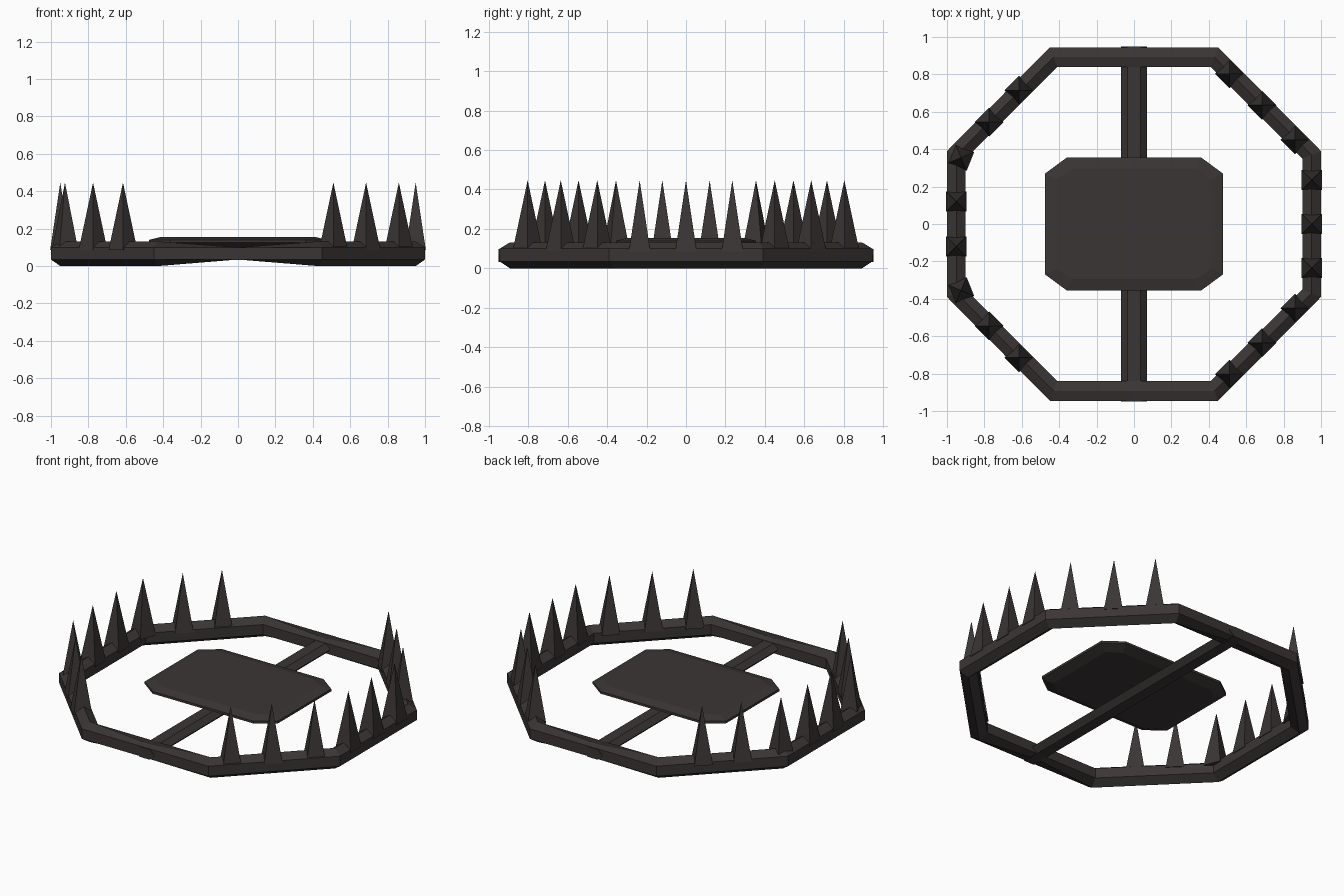
import bpy, bmesh
from math import radians
from mathutils import Matrix, Vector

if "Cube" in bpy.data.objects:
    bpy.data.objects.remove(bpy.data.objects["Cube"])

iron = bpy.data.materials.new("dark_iron")
iron.use_nodes = True
colour = (0.044, 0.036, 0.036, 1)
iron.diffuse_color = colour
iron.node_tree.nodes["Principled BSDF"].inputs["Base Color"].default_value = colour


def finish(name, bm):
    bmesh.ops.recalc_face_normals(bm, faces=bm.faces)
    mesh = bpy.data.meshes.new(name)
    bm.to_mesh(mesh)
    bm.free()
    mesh.materials.append(iron)
    obj = bpy.data.objects.new(name, mesh)
    bpy.context.collection.objects.link(obj)
    return obj


def loft(name, sections, closed=False):
    """Skin matching point loops; cap the ends unless the loft is closed."""
    bm = bmesh.new()
    rings = [[bm.verts.new(p) for p in s] for s in sections]
    pairs = list(zip(rings, rings[1:]))
    if closed:
        pairs.append((rings[-1], rings[0]))
    else:
        bm.faces.new(rings[0])
        bm.faces.new(rings[-1])
    for a, b in pairs:
        for i in range(len(a)):
            j = (i + 1) % len(a)
            bm.faces.new((a[i], a[j], b[j], b[i]))
    return finish(name, bm)


# Jaw ring: six-sided bar, flattened where the two jaws meet
def jaw_section(outer, inner, flat):
    (ox, oy), (ix, iy) = outer, inner
    mx, my = (ox + ix) / 2, (oy + iy) / 2
    low, high = 0.035, 0.1
    top, bottom = (high, low) if flat else (0.132, 0)
    return [(ox, oy, low), (ox, oy, high), (mx, my, top),
            (ix, iy, high), (ix, iy, low), (mx, my, bottom)]


quarter = [((0, 0.945), (0, 0.84), True),
           ((0.45, 0.945), (0.41, 0.84), False),
           ((1, 0.39), (0.9, 0.35), False)]


def flip(item, sx, sy):
    return tuple((p[0] * sx, p[1] * sy) for p in item[:2]) + (item[2],)


path = quarter + [flip(q, 1, -1) for q in reversed(quarter)]
path += [flip(q, -1, -1) for q in quarter[1:]]
path += [flip(q, -1, 1) for q in reversed(quarter[1:])]
loft("jaw_ring", [jaw_section(*p) for p in path], closed=True)

# Cross bar under the pressure plate
bar = [(-0.07, 0.067), (-0.035, 0.098), (0.035, 0.098),
       (0.07, 0.067), (0.035, 0.033), (-0.035, 0.033)]
loft("cross_bar", [[(x, y, z) for x, z in bar] for y in (-0.95, 0.95)])


# Pressure plate with cut corners and bevelled rim
def plate_outline(inset, z):
    a, b = 0.475 - inset, 0.355 - inset
    c, d = 0.36 - inset / 2, 0.27 - inset / 2
    return [(a, -d, z), (a, d, z), (c, b, z), (-c, b, z),
            (-a, d, z), (-a, -d, z), (-c, -b, z), (c, -b, z)]


loft("pressure_plate", [plate_outline(0.06, 0.1), plate_outline(0, 0.125),
                        plate_outline(0, 0.14), plate_outline(0.06, 0.155)])

# Teeth: four-sided spikes, as (x, y, turn in degrees)
right_teeth = [(-0.95, 0.12, 0), (-0.925, 0.355, 22), (-0.775, 0.545, 45), (-0.615, 0.715, 45)]
left_teeth = [(0.95, 0.235, 0), (0.86, 0.45, 45), (0.685, 0.635, 45), (0.51, 0.803, 45)]
teeth = [(x, y * s, a) for x, y, a in right_teeth + left_teeth for s in (1, -1)]
teeth.append((0.95, 0, 0))

bm = bmesh.new()
base, tip = 0.085, 0.447
for x, y, turn in teeth:
    # Tooth faces follow the bar beneath them
    angle = radians(turn if x * y > 0 else -turn)
    place = (Matrix.Translation(Vector((x, y, (base + tip) / 2)))
             @ Matrix.Rotation(angle + radians(45), 4, "Z"))
    bmesh.ops.create_cone(bm, cap_ends=True, segments=4, radius1=0.077,
                          radius2=0, depth=tip - base, matrix=place)
bmesh.ops.remove_doubles(bm, verts=bm.verts, dist=0.0005)
finish("teeth", bm)
